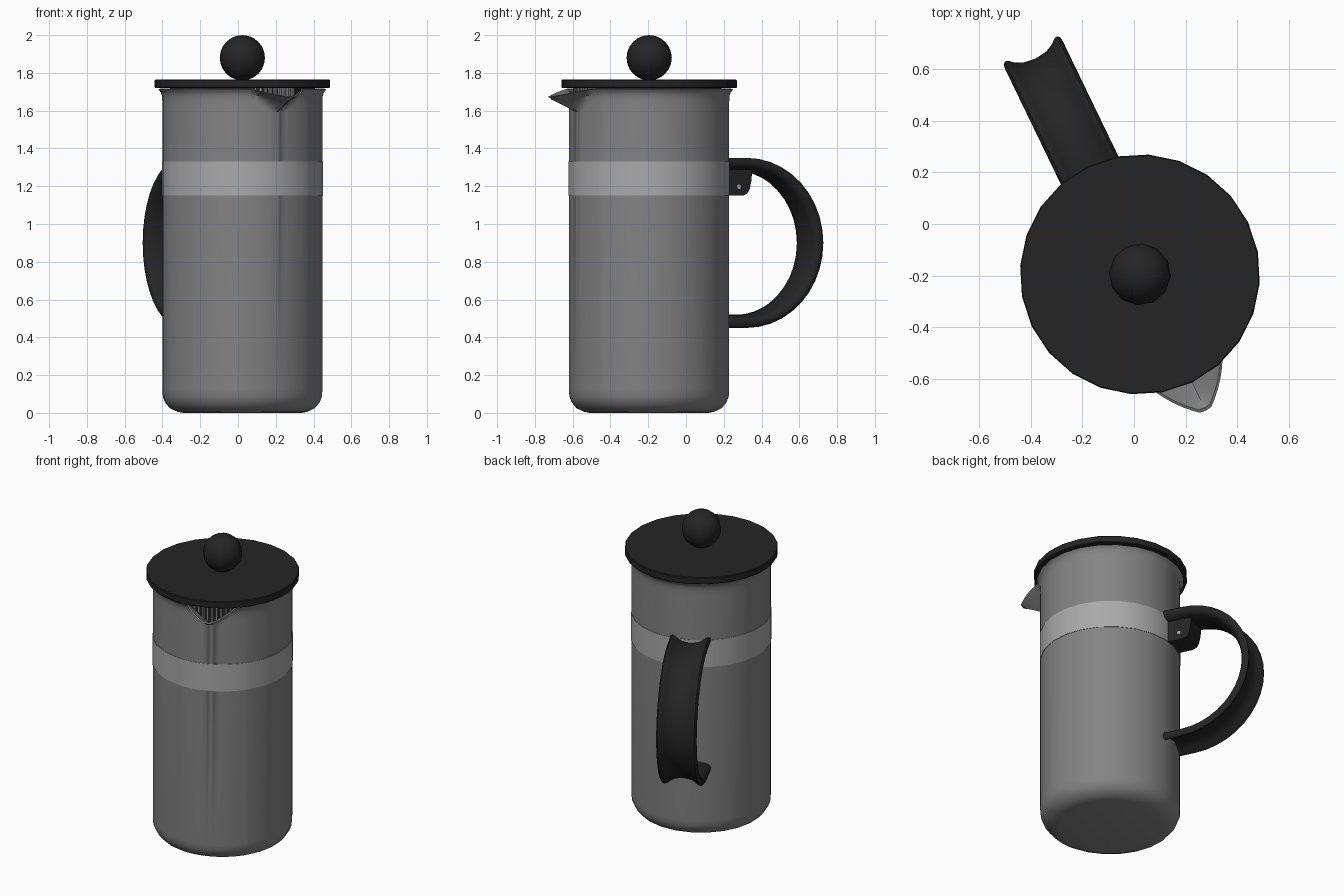
import bpy, bmesh, math
from mathutils import Matrix, Vector

if "Cube" in bpy.data.objects:
    bpy.data.objects.remove(bpy.data.objects["Cube"])

# Local frame: handle along +X, spout along -X; then turned and placed
PLACE = Matrix.Translation((0.023, -0.195, 0)) @ Matrix.Rotation(math.radians(115.8), 4, 'Z')


def material(name, v):
    m = bpy.data.materials.new(name)
    m.diffuse_color = (v, v, v, 1)
    m.use_nodes = True
    m.node_tree.nodes["Principled BSDF"].inputs["Base Color"].default_value = m.diffuse_color
    return m


BLACK = material("black_plastic", 0.018)
GLASS = material("grey_body", 0.23)
BAND = material("light_band", 0.40)


def finish(name, bm, mat, angle=35):
    bmesh.ops.recalc_face_normals(bm, faces=bm.faces)
    me = bpy.data.meshes.new(name)
    bm.to_mesh(me)
    bm.free()
    ob = bpy.data.objects.new(name, me)
    bpy.context.collection.objects.link(ob)
    ob.matrix_world = PLACE
    me.materials.append(mat)
    bpy.ops.object.select_all(action='DESELECT')
    ob.select_set(True)
    bpy.context.view_layer.objects.active = ob
    bpy.ops.object.shade_smooth_by_angle(angle=math.radians(angle))
    return ob


def skin(name, rings, mat, angle=35, loop=False):
    """Join closed rings of points with quads; cap the ends or close the loop."""
    bm = bmesh.new()
    vs = [[bm.verts.new(p) for p in r] for r in rings]
    n = len(vs[0])
    pairs = list(zip(vs, vs[1:])) + ([(vs[-1], vs[0])] if loop else [])
    for a, b in pairs:
        for i in range(n):
            j = (i + 1) % n
            bm.faces.new((a[i], a[j], b[j], b[i]))
    if not loop:
        bm.faces.new(vs[0])
        bm.faces.new(vs[-1])
    return finish(name, bm, mat, angle)


def polar(r, deg, z):
    a = math.radians(deg)
    return Vector((r * math.cos(a), r * math.sin(a), z))


# 24 sides, with finer steps around the spout at 180 degrees
ANGLES = [i * 15 for i in range(11)] + [150 + 2.5 * i for i in range(1, 24)] + [i * 15 for i in range(14, 24)]


def round_ring(r, z, t=0.0):
    """One ring; t pulls the spout out and down."""
    pts = []
    for d in ANGLES:
        w = min(1.0, 1.12 * max(0.0, t - abs(d - 180) / 20))
        pts.append(polar(r + 0.14 * w, d, z - 0.04 * w))
    return pts


# Beaker with rounded base, flared rim and pulled spout
outer = [(0.315, 0, 0), (0.345, 0.006, 0), (0.385, 0.025, 0), (0.41, 0.055, 0),
         (0.422, 0.085, 0), (0.425, 0.12, 0), (0.425, 1.595, 0), (0.425, 1.62, 0.25),
         (0.425, 1.65, 0.5), (0.427, 1.68, 0.75), (0.434, 1.698, 0.92), (0.446, 1.712, 1)]
inner = [(0.434, 1.717, 1), (0.42, 1.70, 0.92), (0.413, 1.68, 0.75), (0.411, 1.65, 0.5),
         (0.411, 1.62, 0.25), (0.411, 1.595, 0), (0.411, 0.12, 0), (0.32, 0.02, 0)]
skin("beaker", [round_ring(*p) for p in outer + inner], GLASS, 40)

# Light band around the beaker
skin("band", [round_ring(r, z) for r, z in
              [(0.42, 1.15), (0.4275, 1.15), (0.4275, 1.33), (0.42, 1.33)]], BAND, 35, True)

# Lid disc
skin("lid", [[polar(r, i * 15, z) for i in range(24)] for r, z in
             [(0.462, 1.72), (0.465, 1.724), (0.465, 1.76), (0.461, 1.765)]], BLACK, 30)

# Collar under the lid, inside the beaker
skin("lid_collar", [[polar(r, i * 15, z) for i in range(24)] for r, z in
                    [(0.385, 1.58), (0.385, 1.73)]], BLACK, 30)

# Strainer slats behind the spout
bm = bmesh.new()
for i in range(-4, 5):
    m = Matrix.Rotation(math.radians(180 + i * 4), 4, 'Z') @ Matrix.Translation((0.392, 0, 1.66))
    bmesh.ops.create_cube(bm, size=1, matrix=m @ Matrix.Diagonal((0.03, 0.012, 0.12, 1)))
finish("strainer_slats", bm, GLASS)

# Round knob
bm = bmesh.new()
bmesh.ops.create_uvsphere(bm, u_segments=12, v_segments=12, radius=0.12,
                          matrix=Matrix.Translation((0, 0, 1.88)))
finish("knob", bm, BLACK, 40)

# Handle: grooved section swept along a D-shaped path
half = [(0, -0.042), (0.05, -0.035), (0.08, -0.02), (0.1, -0.003), (0.112, 0), (0.122, -0.01),
        (0.124, -0.028), (0.115, -0.046), (0.09, -0.057), (0.05, -0.067), (0, -0.07)]
section = half + [(-y, n) for y, n in half[-2:0:-1]]
path = [(0.40, 90)] + [(0.52, 90 - 180 * i / 20) for i in range(21)] + [(0.40, -90)]
rings = []
for cx, deg in path:
    c, s = math.cos(math.radians(deg)), math.sin(math.radians(deg))
    rings.append([(cx + (0.45 + n) * c, y, 0.9 + (0.45 + n) * s) for y, n in section])
skin("handle", rings, BLACK, 50)

# Bracket under the top of the handle
side = [(0.415, 1.30), (0.415, 1.15), (0.515, 1.15), (0.54, 1.16), (0.555, 1.185),
        (0.565, 1.23), (0.57, 1.29)]
skin("handle_bracket", [[(x, y, z) for x, z in side] for y in (-0.075, 0.075)], BLACK, 30)

# Screw through the bracket
bm = bmesh.new()
bmesh.ops.create_cone(bm, cap_ends=True, segments=12, radius1=0.012, radius2=0.012, depth=0.156,
                      matrix=Matrix.Translation((0.49, 0, 1.197)) @ Matrix.Rotation(math.pi / 2, 4, 'X'))
finish("bracket_screw", bm, BAND)
